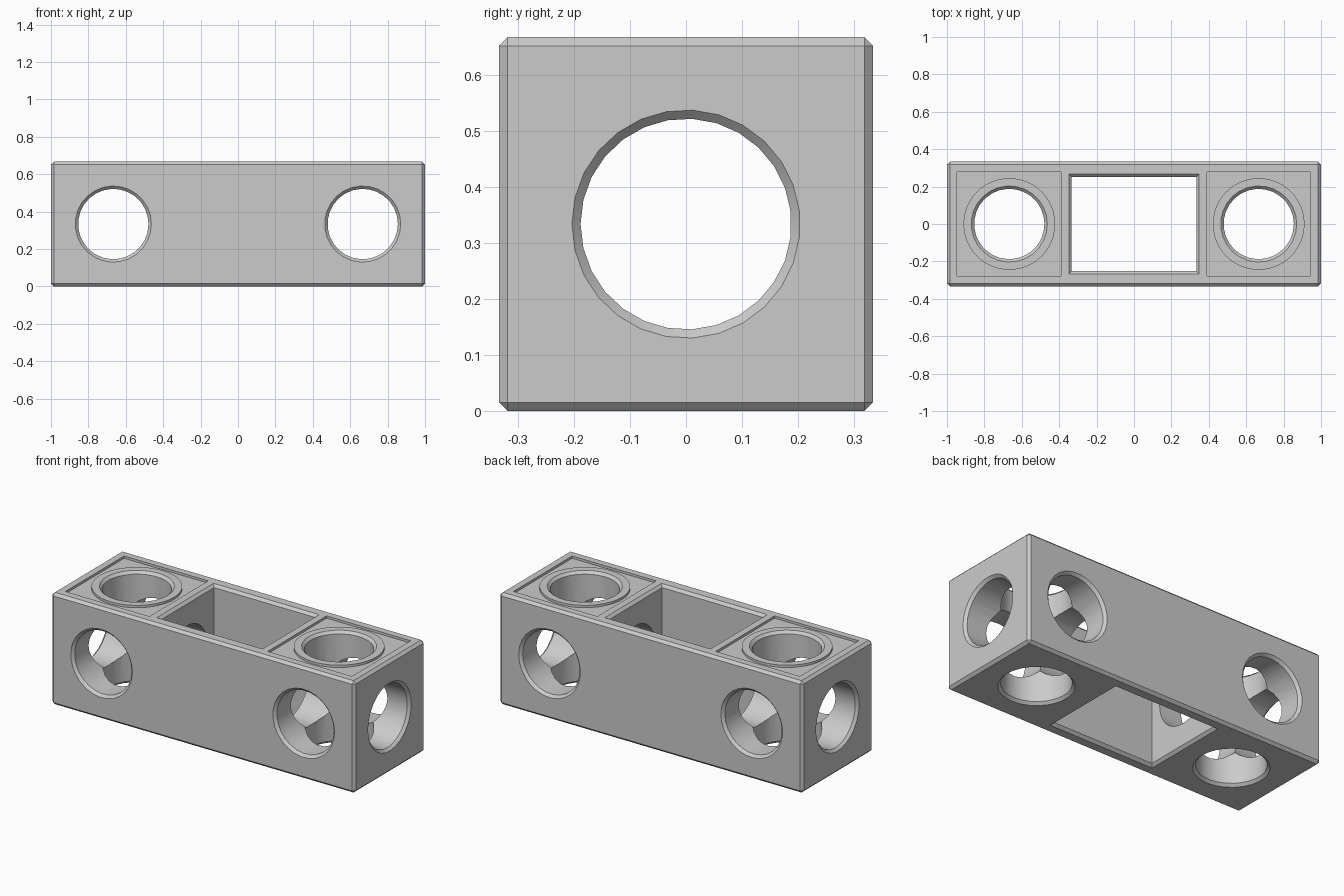
import bpy, bmesh, math
from mathutils import Matrix

old = bpy.data.objects.get("Cube")
if old:
    bpy.data.objects.remove(old, do_unlink=True)

UNIT = 2 / 3           # size of one square cell
MID = UNIT / 2
CHAMFER = 0.0155
HOLE_R = 0.188
OVER = 0.02            # how far cutters stick out
RECESS = 0.014

grey = bpy.data.materials.new("light grey plastic")
grey.use_nodes = True
colour = (0.6, 0.6, 0.6, 1)
grey.diffuse_color = colour
grey.node_tree.nodes["Principled BSDF"].inputs["Base Color"].default_value = colour


def make(name, bm):
    bmesh.ops.recalc_face_normals(bm, faces=bm.faces)
    mesh = bpy.data.meshes.new(name)
    bm.to_mesh(mesh)
    bm.free()
    mesh.materials.append(grey)
    ob = bpy.data.objects.new(name, mesh)
    bpy.context.collection.objects.link(ob)
    return ob


def box(name, size, centre):
    bm = bmesh.new()
    bmesh.ops.create_cube(bm, size=1)
    bmesh.ops.scale(bm, vec=size, verts=bm.verts)
    bmesh.ops.translate(bm, vec=centre, verts=bm.verts)
    return make(name, bm)


def loft(name, rings, matrix):
    """Closed solid through a stack of matching rings."""
    bm = bmesh.new()
    loops = [[bm.verts.new(matrix @ Matrix.Translation((x, y, z)).translation)
              for x, y, z in ring] for ring in rings]
    n = len(loops[0])
    for a, b in zip(loops, loops[1:]):
        for i in range(n):
            j = (i + 1) % n
            bm.faces.new((a[i], a[j], b[j], b[i]))
    bm.faces.new(loops[0][::-1])
    bm.faces.new(loops[-1])
    return make(name, bm)


def flared(half):
    """Heights and outward growth of a cutter with a chamfer at each end."""
    grow = CHAMFER + OVER
    return [(-half - OVER, grow), (-half + CHAMFER, 0),
            (half - CHAMFER, 0), (half + OVER, grow)]


def circle(r, z, n=27):
    return [(r * math.cos(math.tau * i / n), r * math.sin(math.tau * i / n), z)
            for i in range(n)]


def hole(name, half, matrix):
    return loft(name, [circle(HOLE_R + g, z) for z, g in flared(half)], matrix)


def cut(target, cutter):
    mod = target.modifiers.new("cut", "BOOLEAN")
    mod.operation = "DIFFERENCE"
    mod.solver = "EXACT"
    mod.object = cutter
    apply(target, mod)
    bpy.data.objects.remove(cutter, do_unlink=True)


def apply(ob, mod):
    with bpy.context.temp_override(object=ob, active_object=ob, selected_objects=[ob]):
        bpy.ops.object.modifier_apply(modifier=mod.name)


# Chamfered beam body, three cells long
beam = box("beam_body", (2, UNIT, UNIT), (0, 0, MID))
bevel = beam.modifiers.new("chamfer", "BEVEL")
bevel.width = CHAMFER
bevel.segments = 1
apply(beam, bevel)

# Shallow square recess around a raised ring on top of each end cell
for side in (-1, 1):
    recess = box("recess_cutter", (0.555, 0.554, 2 * RECESS),
                 (side * 0.6675, 0, UNIT))
    ring = loft("ring_cutter", [circle(0.245, z, 48) for z in (-0.1, 0.1)],
                Matrix.Translation((side * UNIT, 0, UNIT)))
    cut(recess, ring)
    cut(beam, recess)

# Rectangular window through the middle cell
window = []
for z, g in flared(MID):
    x, y = MID + g, 0.252 + g
    window.append([(-x, -y, z), (x, -y, z), (x, y, z), (-x, y, z)])
cut(beam, loft("window_cutter", window, Matrix.Translation((0, 0, MID))))

# Lengthwise hole, then upright and cross holes in both end cells
centre = Matrix.Translation((0, 0, MID))
cut(beam, hole("long_hole", 1, centre @ Matrix.Rotation(math.pi / 2, 4, "Y")
               @ Matrix.Rotation(-math.pi / 2, 4, "Z")))
for side in (-1, 1):
    place = Matrix.Translation((side * UNIT, 0, MID))
    cut(beam, hole("upright_hole", MID, place))
    cut(beam, hole("cross_hole", MID, place @ Matrix.Rotation(math.pi / 2, 4, "X")))

# Smooth hole walls, sharp chamfers
bpy.ops.object.select_all(action="DESELECT")
beam.select_set(True)
bpy.context.view_layer.objects.active = beam
bpy.ops.object.shade_smooth_by_angle(angle=math.radians(30))
